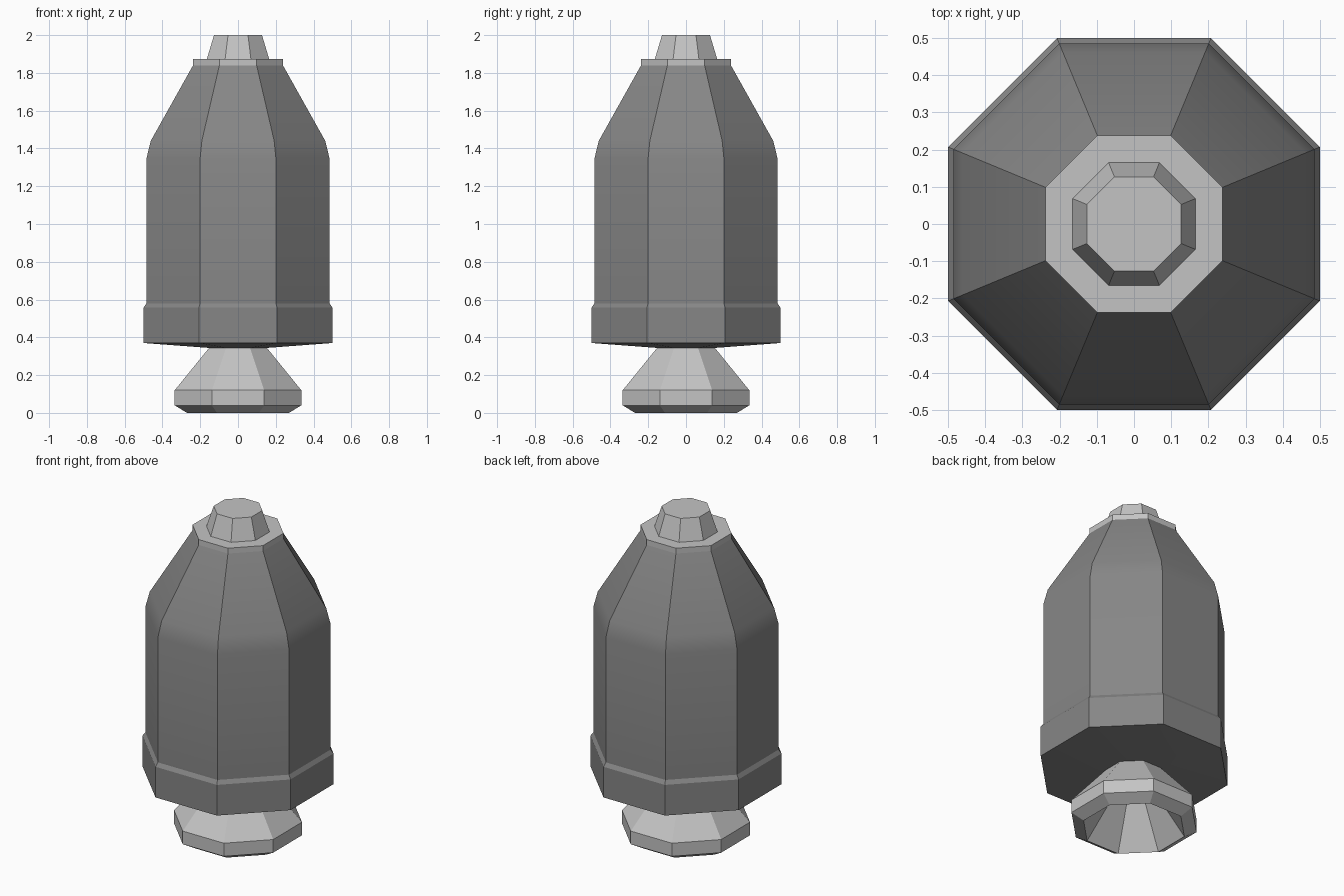
import bpy
import bmesh
from math import cos, sin, pi, radians

SIDES = 8

cube = bpy.data.objects.get("Cube")
if cube:
    bpy.data.objects.remove(cube, do_unlink=True)


def make_material(name, value):
    mat = bpy.data.materials.new(name)
    mat.use_nodes = True
    colour = (value, value, value, 1)
    mat.diffuse_color = colour
    mat.node_tree.nodes["Principled BSDF"].inputs["Base Color"].default_value = colour
    return mat


def octagon_lathe(name, profile, mat, smooth=False):
    """Sweep (flat-side distance, height) pairs round z and cap both ends."""
    bm = bmesh.new()
    rings = []
    for dist, z in profile:
        r = dist / cos(pi / SIDES)
        angles = [(i + 0.5) * 2 * pi / SIDES for i in range(SIDES)]
        rings.append([bm.verts.new((r * cos(a), r * sin(a), z)) for a in angles])
    for low, high in zip(rings, rings[1:]):
        for i in range(SIDES):
            j = (i + 1) % SIDES
            bm.faces.new((low[i], low[j], high[j], high[i]))
    bm.faces.new(rings[0])
    bm.faces.new(rings[-1])
    bmesh.ops.recalc_face_normals(bm, faces=bm.faces)
    mesh = bpy.data.meshes.new(name)
    bm.to_mesh(mesh)
    bm.free()
    mesh.materials.append(mat)
    obj = bpy.data.objects.new(name, mesh)
    bpy.context.collection.objects.link(obj)
    if smooth:
        bpy.ops.object.select_all(action="DESELECT")
        obj.select_set(True)
        bpy.context.view_layer.objects.active = obj
        bpy.ops.object.shade_smooth_by_angle(angle=radians(30))
    return obj


dark = make_material("dark grey metal", 0.24)
light = make_material("light grey metal", 0.55)

# Hollow flared nozzle: inner cone, bevelled lip, rim, outer cone
octagon_lathe("nozzle", [(0.06, 0.335), (0.27, 0.0), (0.335, 0.04),
                         (0.335, 0.12), (0.15, 0.348)], light)

# Main hull with its base band, straight wall and tapering shoulder
octagon_lathe("hull", [(0.14, 0.343), (0.5, 0.37), (0.5, 0.557), (0.485, 0.58),
                       (0.485, 1.345), (0.462, 1.44), (0.238, 1.84)], dark, smooth=True)

# Collar and tapered cap on top
octagon_lathe("top_collar", [(0.238, 1.84), (0.238, 1.873)], light)
octagon_lathe("top_cap", [(0.165, 1.873), (0.127, 2.0)], light)
